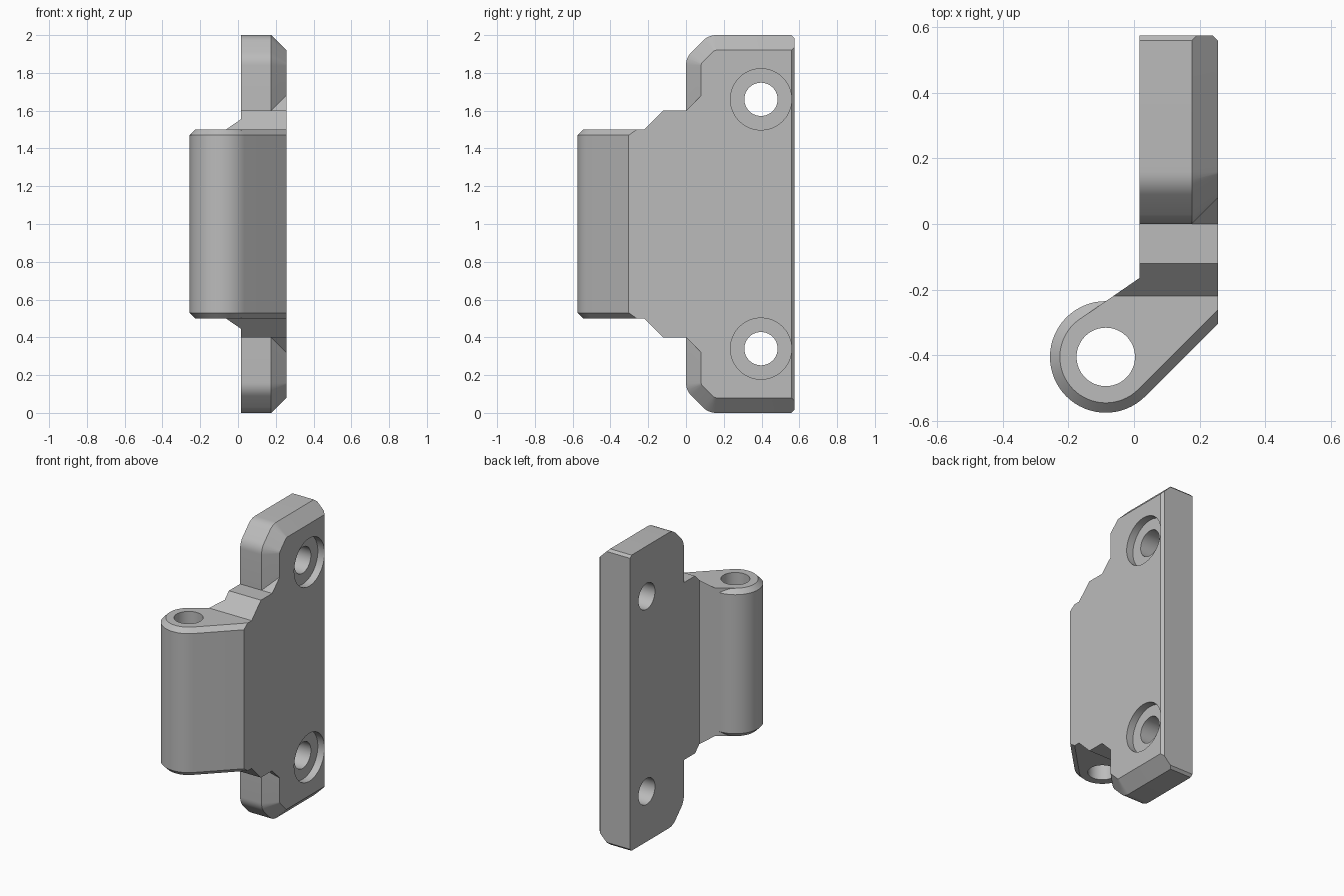
import bpy, bmesh
from math import sin, cos, radians, sqrt
from mathutils import Vector

if "Cube" in bpy.data.objects:
    bpy.data.objects.remove(bpy.data.objects["Cube"])

X0, X1 = 0.016, 0.256          # flange inner and outer faces
BACK = 0.575
CX, CY, R = -0.086, -0.405, 0.17   # knuckle axis and radius
EDGE = 0.03                    # knuckle chamfer
CH = 0.08                      # flange chamfer

grey = bpy.data.materials.new("plain grey")
grey.use_nodes = True
grey.diffuse_color = (0.5, 0.5, 0.5, 1)
grey.node_tree.nodes["Principled BSDF"].inputs["Base Color"].default_value = (0.5, 0.5, 0.5, 1)


def finish(name, bm):
    bmesh.ops.recalc_face_normals(bm, faces=bm.faces)
    mesh = bpy.data.meshes.new(name)
    bm.to_mesh(mesh)
    bm.free()
    mesh.materials.append(grey)
    obj = bpy.data.objects.new(name, mesh)
    bpy.context.collection.objects.link(obj)
    return obj


def prism(outline, axis, lo, hi):
    """Extrude a 2D outline along x (outline in y, z) or z (outline in x, y)."""
    bm = bmesh.new()
    put = (lambda a, b, t: (t, a, b)) if axis == "x" else (lambda a, b, t: (a, b, t))
    rings = [[bm.verts.new(put(a, b, t)) for a, b in outline] for t in (lo, hi)]
    for ring in rings:
        bm.faces.new(ring)
    n = len(outline)
    for i in range(n):
        j = (i + 1) % n
        bm.faces.new((rings[0][i], rings[0][j], rings[1][j], rings[1][i]))
    bmesh.ops.recalc_face_normals(bm, faces=bm.faces)
    return bm


def clip(bm, point, normal):
    """Cut away everything on the normal's side of a plane and close the cut."""
    bmesh.ops.bisect_plane(bm, geom=bm.verts[:] + bm.edges[:] + bm.faces[:], dist=1e-5,
                           plane_co=point, plane_no=Vector(normal).normalized(), clear_outer=True)
    bmesh.ops.holes_fill(bm, edges=[e for e in bm.edges if e.is_boundary], sides=0)


def circle(cx, cy, r, n=64):
    return [(cx + r * cos(radians(360 * i / n)), cy + r * sin(radians(360 * i / n))) for i in range(n)]


def combine(target, tool, operation):
    mod = target.modifiers.new(operation.lower(), "BOOLEAN")
    mod.operation, mod.solver, mod.object = operation, "EXACT", tool
    bpy.context.view_layer.objects.active = target
    bpy.ops.object.modifier_apply(modifier=mod.name)
    bpy.data.objects.remove(tool)


# Flange: clipped, softly rounded front corners and a wide outer chamfer
def flange_outline(d):
    top = [(BACK, 2 - d)]
    for cy, cz, start in ((0.16, 1.9, 90), (0.1, 1.84, 135)):
        for i in range(7):
            a = radians(start + 45 * i / 6)
            top.append((cy + (0.1 - d) * cos(a), cz + (0.1 - d) * sin(a)))
    return top + [(y, 2 - z) for y, z in reversed(top)]


bm = bmesh.new()
for x, d in ((X0, 0), (X1 - CH, 0), (X1, CH)):
    for y, z in flange_outline(d):
        bm.verts.new((x, y, z))
hull = bmesh.ops.convex_hull(bm, input=bm.verts[:])
bmesh.ops.delete(bm, geom=[v for v in bm.verts if not v.link_faces], context="VERTS")
bmesh.ops.dissolve_limit(bm, angle_limit=radians(0.5), verts=bm.verts, edges=bm.edges)
SMALL = 0.016
clip(bm, (X1, BACK - SMALL, 1), (1, 1, 0))
clip(bm, (X1, BACK - SMALL, 2), (0, 1, 1))
clip(bm, (X1, BACK - SMALL, 0), (0, 1, -1))
body = finish("hinge_leaf", bm)

# Stepped web between flange and knuckle
half = [(-0.22, 1.5), (-0.12, 1.6), (0, 1.6), (CH, 1.6 + CH)]
step = finish("stepped_web", prism(half + [(y, 2 - z) for y, z in reversed(half)], "x", -0.3, X1))
slope = (0.289 - 0.165) / (X0 + 0.164)
plan = [(X0 - (0.22 - 0.165) / slope, -0.22), (X1, -0.22), (X1, 0.2), (X0, 0.2), (X0, -0.165)]
combine(step, finish("web_plan", prism(plan, "z", -0.1, 2.1)), "INTERSECT")

# Slanted arm joining the knuckle, chamfered on its outer edge
tan = R / sqrt(2)
arm_plan = [(CX + tan, CY - tan), (X1, CY - 2 * tan + X1 - CX), (X1, -0.1),
            (X0, -0.1), (X0, -0.165), (-0.164, -0.289)]
bm = prism(arm_plan, "z", 0.5, 1.5)
for z, s in ((1.5 - EDGE, 1), (0.5 + EDGE, -1)):
    clip(bm, (CX + tan, CY - tan, z), (1 / sqrt(2), -1 / sqrt(2), s))
arm = finish("slanted_arm", bm)

# Knuckle barrel with chamfered rims
bm = prism(circle(CX, CY, R), "z", 0.5, 1.5)
rims = [e for e in bm.edges if abs(e.verts[0].co.z - e.verts[1].co.z) < 1e-4]
bmesh.ops.bevel(bm, geom=rims, offset=EDGE, offset_type="OFFSET", segments=1, affect="EDGES")
barrel = finish("knuckle_barrel", bm)

for part in (step, arm, barrel):
    combine(body, part, "UNION")

# Pin bore and counterbored screw holes
combine(body, finish("pin_bore", prism(circle(CX, CY, 0.089), "z", 0.3, 1.7)), "DIFFERENCE")
for z in (0.34, 1.66):
    for r, start in ((0.088, -0.2), (0.162, X1 - 0.05)):
        combine(body, finish("screw_hole", prism(circle(0.397, z, r), "x", start, 0.5)), "DIFFERENCE")

# Smooth the round surfaces, keep edges crisp
bpy.ops.object.select_all(action="DESELECT")
body.select_set(True)
bpy.context.view_layer.objects.active = body
bpy.ops.object.shade_smooth_by_angle(angle=radians(20))
